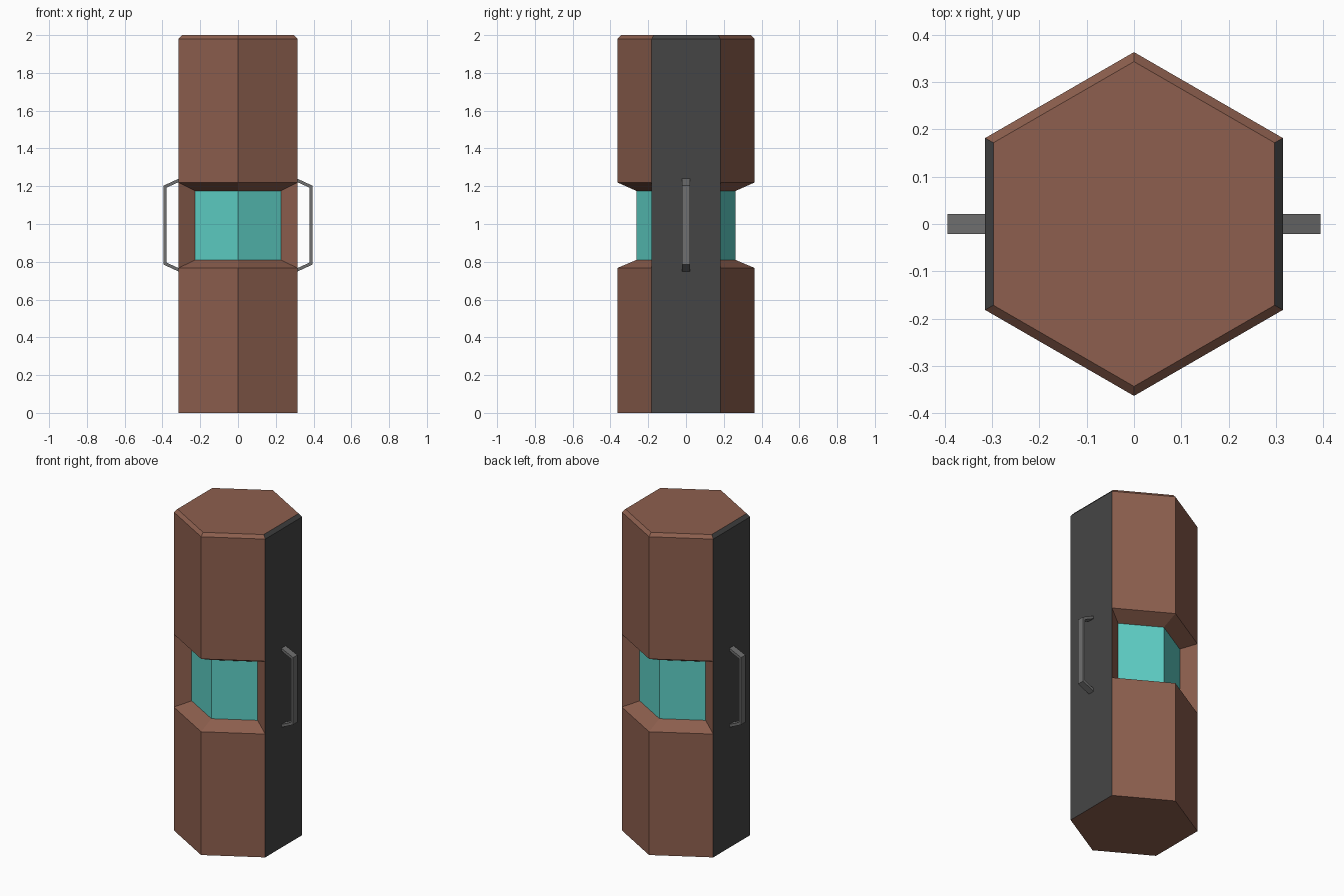
import bpy, bmesh, math

if "Cube" in bpy.data.objects:
    bpy.data.objects.remove(bpy.data.objects["Cube"])


def material(name, srgb):
    m = bpy.data.materials.new(name)
    lin = [((c / 255 + 0.055) / 1.055) ** 2.4 for c in srgb]
    m.diffuse_color = (*lin, 1)
    m.use_nodes = True
    m.node_tree.nodes["Principled BSDF"].inputs["Base Color"].default_value = m.diffuse_color
    return m


brown = material("brown_shell", (141, 95, 78))
dark = material("dark_side", (69, 69, 69))
teal = material("teal_glass", (94, 207, 197))
grey = material("grey_handle", (112, 112, 112))


def finish(bm, name, mats):
    bmesh.ops.remove_doubles(bm, verts=bm.verts, dist=1e-5)
    bmesh.ops.recalc_face_normals(bm, faces=bm.faces)
    me = bpy.data.meshes.new(name)
    bm.to_mesh(me)
    bm.free()
    for m in mats:
        me.materials.append(m)
    ob = bpy.data.objects.new(name, me)
    bpy.context.collection.objects.link(ob)
    return ob


# Hexagonal body: profile of (radius, height) with a recessed window band
R, R_IN, R_TOP = 0.363, 0.262, 0.343
profile = [(R, 0), (R, 0.767), (R_IN, 0.81), (R_IN, 1.175),
           (R, 1.22), (R, 1.98), (R_TOP, 2.0)]
bm = bmesh.new()
rings = [[bm.verts.new((r * math.cos(math.radians(30 + 60 * k)),
                        r * math.sin(math.radians(30 + 60 * k)), z))
          for k in range(6)] for r, z in profile]


def face(verts, mat=0):
    bm.faces.new(verts).material_index = mat


for k in range(6):
    n = (k + 1) % 6
    if k in (2, 5):
        # flat dark side panel, chamfer, and the window jambs beside it
        side = [rings[i][k] for i in (0, 1, 4, 5)]
        face([rings[i][n] for i in (0, 1, 4, 5)] + side[::-1], 1)
        face([rings[5][k], rings[5][n], rings[6][n], rings[6][k]], 1)
        for c in (k, n):
            face([rings[i][c] for i in (1, 2, 3, 4)])
    else:
        # front and back walls with sloped sills and glass
        for i in range(6):
            face([rings[i][k], rings[i][n], rings[i + 1][n], rings[i + 1][k]],
                 2 if i == 2 else 0)
face(rings[0][::-1])
face(rings[6])
finish(bm, "hexagonal_body", [brown, dark, teal])

# Bent flat-bar handles on both sides
outer = [(0.305, 1.244), (0.394, 1.203), (0.394, 0.785), (0.305, 0.744)]
inner = [(0.305, 1.226), (0.379, 1.192), (0.379, 0.796), (0.305, 0.762)]
for name, s in (("right_handle", 1), ("left_handle", -1)):
    bm = bmesh.new()
    loops = [[bm.verts.new((s * x, y, z)) for (x, z), y in
              ((o, -0.021), (o, 0.021), (i, 0.021), (i, -0.021))]
             for o, i in zip(outer, inner)]
    for a, b in zip(loops, loops[1:]):
        for j in range(4):
            face([a[j], a[(j + 1) % 4], b[(j + 1) % 4], b[j]])
    face(loops[0])
    face(loops[-1])
    finish(bm, name, [grey])
